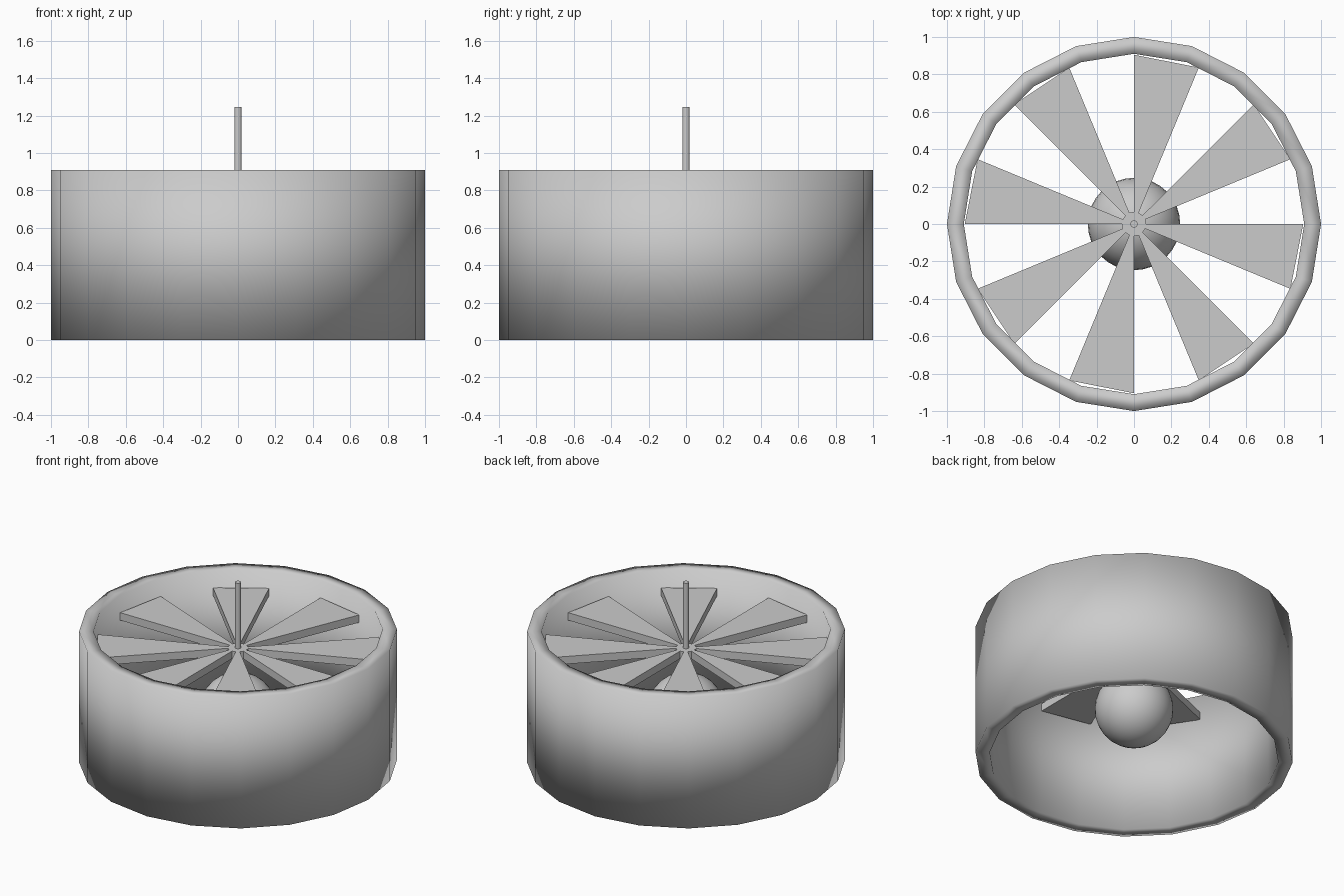
import bpy, bmesh
from math import pi, cos, sin, radians

if "Cube" in bpy.data.objects:
    bpy.data.objects.remove(bpy.data.objects["Cube"])


def polar(r, a):
    return (r * cos(a), r * sin(a))


def finish(name, bm):
    bmesh.ops.recalc_face_normals(bm, faces=bm.faces[:])
    mesh = bpy.data.meshes.new(name)
    bm.to_mesh(mesh)
    bm.free()
    obj = bpy.data.objects.new(name, mesh)
    bpy.context.collection.objects.link(obj)
    return obj


def smooth(obj, angle):
    bpy.ops.object.select_all(action='DESELECT')
    obj.select_set(True)
    bpy.context.view_layer.objects.active = obj
    bpy.ops.object.shade_smooth_by_angle(angle=radians(angle))


# Drum shade: 20-sided open ring, smooth outside and faceted inside
def drum(sides=20, outer=1.0, inner=0.91, height=0.91):
    bm = bmesh.new()
    loops = []
    for r, z in ((outer, 0), (outer, height), (inner, height), (inner, 0)):
        loops.append([bm.verts.new((*polar(r, 2 * pi * i / sides), z)) for i in range(sides)])
    inner_edges = []
    for k in range(4):
        a, b = loops[k], loops[(k + 1) % 4]
        for i in range(sides):
            j = (i + 1) % sides
            bm.faces.new((a[i], a[j], b[j], b[i]))
            if k == 2:
                inner_edges.append((a[i], b[i]))
    for f in bm.faces:
        f.smooth = True
    for e in bm.edges:
        e.smooth = e.calc_face_angle(0) < radians(30)
    for pair in inner_edges:
        bm.edges.get(pair).smooth = False
    return finish("drum_shade", bm)


# Spoked spider: eight wedge blades joined at a small hub
def spokes(count=8, r_out=0.905, r_hub=0.065, z0=0.737, z1=0.79):
    bm = bmesh.new()
    pts = []
    step = pi / count
    for i in range(count):
        a = 2 * i * step
        pts += [polar(r_hub, a - step), polar(r_out, a - step), polar(r_out, a), polar(r_hub, a)]
    face = bm.faces.new([bm.verts.new((x, y, z0)) for x, y in pts])
    top = bmesh.ops.extrude_face_region(bm, geom=[face], use_keep_orig=True)
    verts = [g for g in top["geom"] if isinstance(g, bmesh.types.BMVert)]
    bmesh.ops.translate(bm, vec=(0, 0, z1 - z0), verts=verts)
    return finish("spoke_frame", bm)


drum()
spokes()

# Hanging rod, from the ceiling end down into the bulb
z_low, z_high = 0.55, 1.245
bpy.ops.mesh.primitive_cylinder_add(vertices=16, radius=0.02, depth=z_high - z_low,
                                    location=(0, 0, (z_low + z_high) / 2))
rod = bpy.context.object
rod.name = "hanging_rod"
smooth(rod, 40)

# Round bulb
bpy.ops.mesh.primitive_uv_sphere_add(segments=32, ring_count=16, radius=0.247, location=(0, 0, 0.35))
bulb = bpy.context.object
bulb.name = "bulb"
smooth(bulb, 60)
